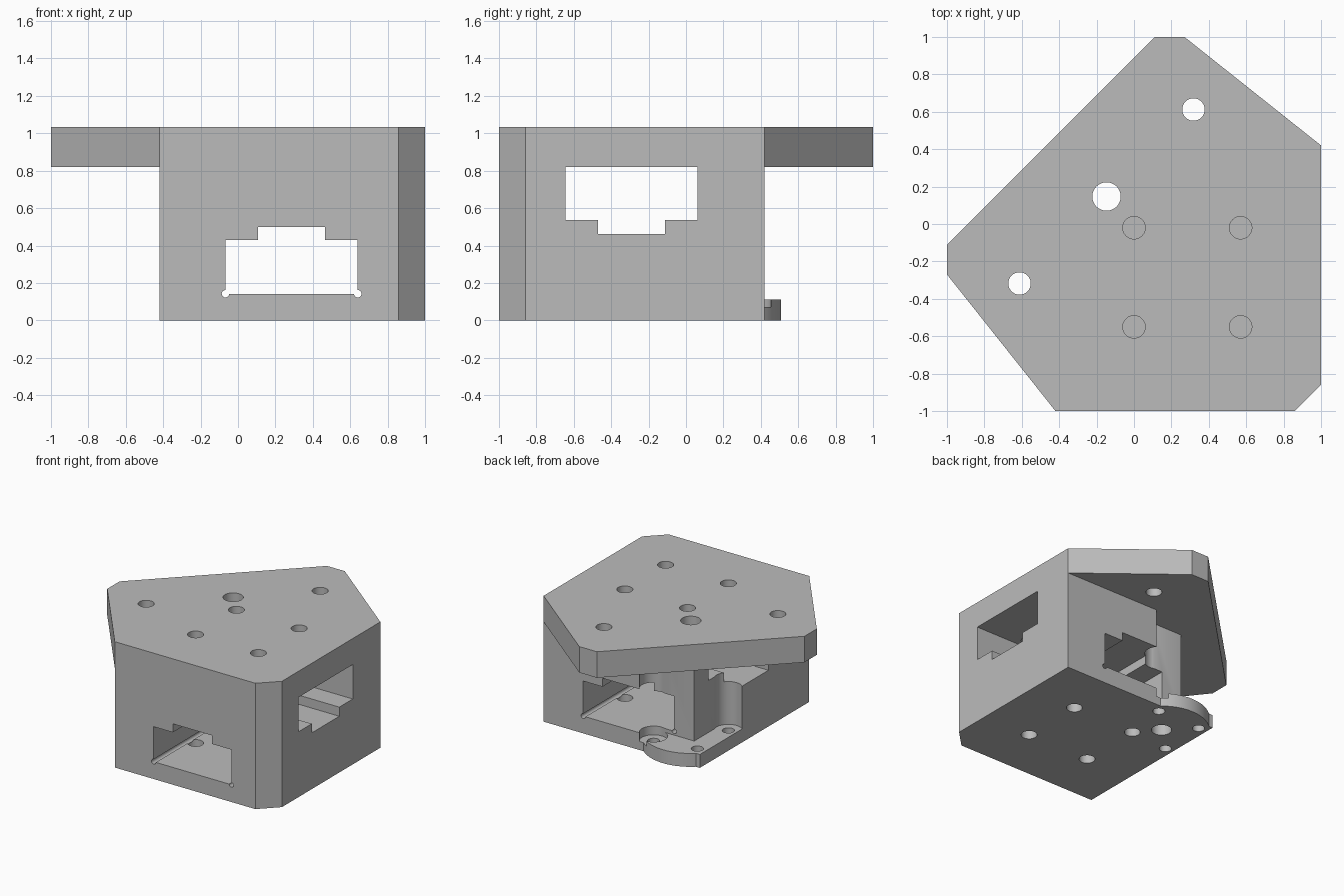
import bpy, bmesh, math

if "Cube" in bpy.data.objects:
    bpy.data.objects.remove(bpy.data.objects["Cube"], do_unlink=True)

grey = bpy.data.materials.new("plain_grey")
grey.use_nodes = True
grey.diffuse_color = (0.5, 0.5, 0.5, 1)
grey.node_tree.nodes["Principled BSDF"].inputs["Base Color"].default_value = (0.5, 0.5, 0.5, 1)

DECK, TOP, FLOOR = 0.82, 1.034, 0.11
PIVOT = (-0.147, 0.147)


def prism(name, outline, lo, hi, axis="z"):
    """Extrude a 2D outline along an axis between lo and hi."""
    place = {"x": lambda a, b, t: (t, a, b),
             "y": lambda a, b, t: (a, t, b),
             "z": lambda a, b, t: (a, b, t)}[axis]
    bm = bmesh.new()
    ends = [[bm.verts.new(place(a, b, t)) for a, b in outline] for t in (lo, hi)]
    for ring in ends:
        bm.faces.new(ring)
    n = len(outline)
    for i in range(n):
        j = (i + 1) % n
        bm.faces.new((ends[0][i], ends[0][j], ends[1][j], ends[1][i]))
    bmesh.ops.recalc_face_normals(bm, faces=bm.faces)
    mesh = bpy.data.meshes.new(name)
    bm.to_mesh(mesh)
    bm.free()
    mesh.materials.append(grey)
    obj = bpy.data.objects.new(name, mesh)
    bpy.context.collection.objects.link(obj)
    return obj


def arc(centre, r, start=0, end=360, steps=48):
    count = steps if end - start == 360 else steps + 1
    angles = [math.radians(start + (end - start) * i / steps) for i in range(count)]
    return [(centre[0] + r * math.cos(t), centre[1] + r * math.sin(t)) for t in angles]


def rect(x0, x1, y0, y1):
    return [(x0, y0), (x1, y0), (x1, y1), (x0, y1)]


def combine(target, tool, operation="DIFFERENCE"):
    """Apply a boolean to the target and discard the tool."""
    mod = target.modifiers.new(operation.lower(), "BOOLEAN")
    mod.operation, mod.solver, mod.object = operation, "EXACT", tool
    bpy.context.view_layer.objects.active = target
    bpy.ops.object.modifier_apply(modifier=mod.name)
    bpy.data.objects.remove(tool, do_unlink=True)


def drill(centre, r, lo, hi, axis="z", steps=48):
    combine(bracket, prism("drill", arc(centre, r, steps=steps), lo, hi, axis))


# Main block with one chamfered corner
bracket = prism("mounting_bracket", [(-0.42, -1), (0.858, -1), (1, -0.858), (1, 0.42), (-0.42, 0.42)], 0, DECK)

# Rounded tab at the back
combine(bracket, prism("tab", arc(PIVOT, 0.362, 20, 131), 0, 0.13), "UNION")

# L-shaped corner relief with rounded ends
combine(bracket, prism("side_relief", rect(-0.7, -0.25, -0.05, 0.7), FLOOR, 1))
combine(bracket, prism("back_relief", rect(-0.7, 0.05, 0.25, 0.7), FLOOR, 1))
drill((-0.35, -0.05), 0.106, FLOOR, 1)
drill((0.05, 0.35), 0.106, 0.07, 1)

# Stepped channel running front to back
combine(bracket, prism("lower_channel", [
    (-0.067, 0.142), (0.64, 0.142), (0.64, 0.43), (0.465, 0.43),
    (0.465, 0.5), (0.108, 0.5), (0.108, 0.43), (-0.067, 0.43)], -1.2, 1.2, "y"))
for x in (-0.067, 0.64):
    drill((x, 0.142), 0.02, -1.2, 1.2, "y", 24)

# Stepped channel running side to side, closed by the top plate
combine(bracket, prism("upper_channel", [
    (-0.645, 1), (-0.645, 0.537), (-0.47, 0.537), (-0.47, 0.462),
    (-0.113, 0.462), (-0.113, 0.537), (0.062, 0.537), (0.062, 1)], -1.2, 1.2, "x"))

# Top plate
combine(bracket, prism("top_plate", [
    (-0.42, -1), (0.858, -1), (1, -0.858), (1, 0.42), (0.27, 1),
    (0.11, 1), (-1, -0.11), (-1, -0.27)], DECK, TOP), "UNION")

# Bolt holes through the top plate and the floor
for x in (0, 0.57):
    for y in (-0.55, -0.02):
        drill((x, y), 0.06, -0.1, 0.3)
        drill((x, y), 0.06, 0.7, 1.2)

# Outer plate holes, central shaft and small tab holes
for spot in ((0.318, 0.612), (-0.612, -0.318)):
    drill(spot, 0.06, 0.7, 1.2)
drill(PIVOT, 0.076, -0.1, 1.2)
for spot in ((-0.35, -0.05), (-0.345, 0.345), (0.05, 0.35)):
    drill(spot, 0.046, -0.1, 0.3, "z", 32)

bracket.select_set(True)
bpy.context.view_layer.objects.active = bracket
bpy.ops.object.shade_smooth_by_angle(angle=math.radians(30))
